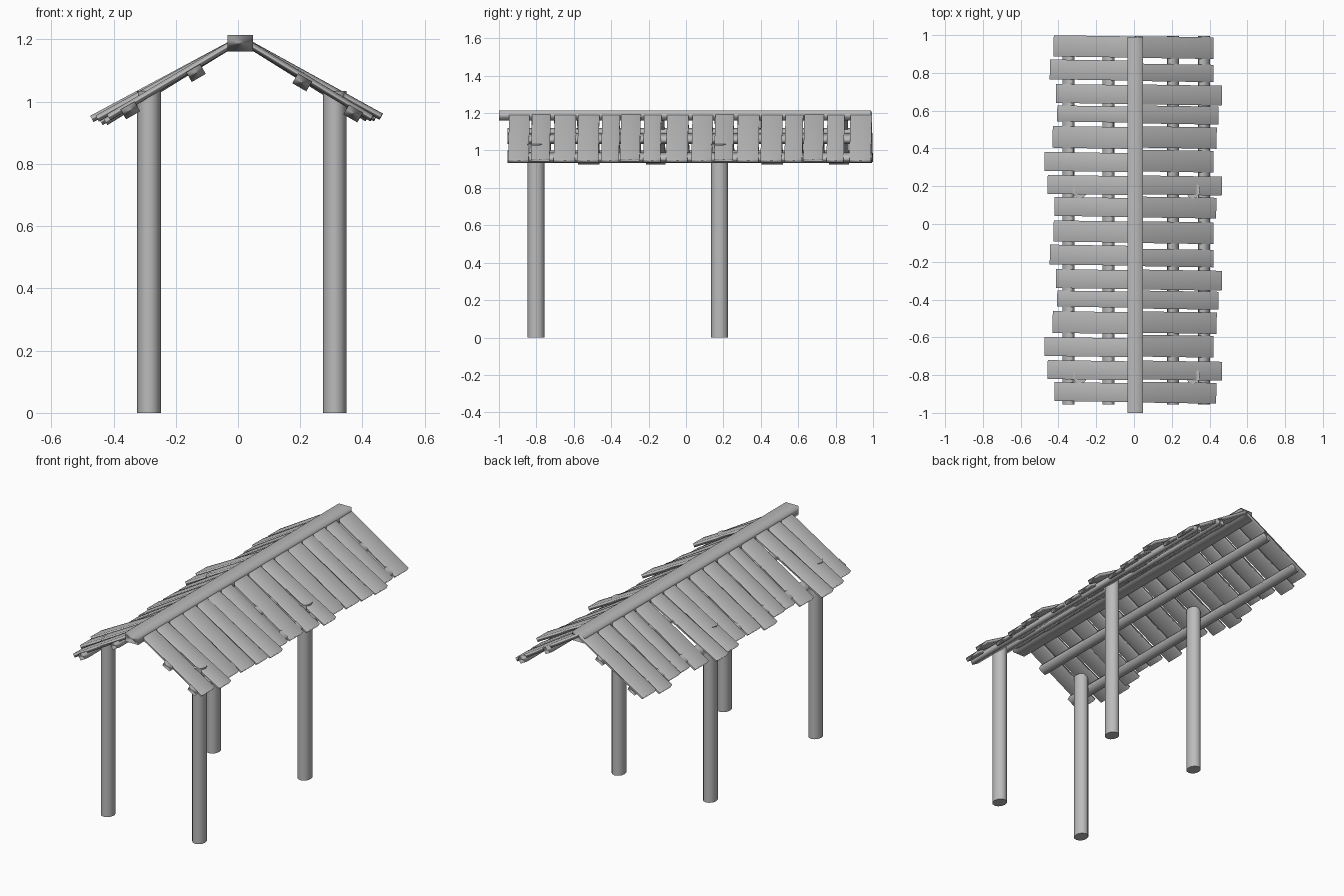
import bpy
import math
from mathutils import Vector

cube = bpy.data.objects.get("Cube")
if cube:
    bpy.data.objects.remove(cube, do_unlink=True)

wood = bpy.data.materials.new("weathered_grey_wood")
wood.use_nodes = True
GREY = (0.5, 0.5, 0.5, 1)
wood.diffuse_color = GREY
wood.node_tree.nodes["Principled BSDF"].inputs["Base Color"].default_value = GREY


def finish(name):
    obj = bpy.context.object
    obj.name = name
    obj.data.materials.append(wood)
    return obj


def beam(name, centre, size, tilt=0.0, yaw=0.0):
    """Soft-shaded box, tilted about y, then turned slightly about z."""
    bpy.ops.mesh.primitive_cube_add(size=1, location=centre, rotation=(0, tilt, yaw))
    obj = finish(name)
    obj.scale = size
    bpy.ops.object.shade_smooth()
    return obj


def plank(name, inner, outer, y, width, yaw):
    """Roof board running from the ridge down to the eave."""
    a, b = Vector(inner), Vector(outer)
    d = b - a
    tilt = math.atan(-d.y / d.x)
    mid = (a + b) / 2
    beam(name, (mid.x, y, mid.y), (d.length, width, 0.022), tilt, yaw)


# Ridge beam
beam("ridge_beam", (0.007, -0.005, 1.188), (0.082, 1.99, 0.054))

# Roof boards: y, width, reach from the middle, height of the eave end
left_boards = [
    (0.934, 0.115, 0.42, 0.947), (0.80, 0.092, 0.42, 0.947),
    (0.683, 0.105, 0.465, 0.952), (0.577, 0.095, 0.447, 0.947),
    (0.458, 0.113, 0.437, 0.947), (0.333, 0.115, 0.42, 0.947),
    (0.204, 0.10, 0.465, 0.952), (0.087, 0.11, 0.435, 0.947),
]
right_boards = [
    (0.94, 0.112, 0.425, 0.948), (0.815, 0.105, 0.445, 0.935),
    (0.688, 0.10, 0.412, 0.95), (0.582, 0.085, 0.406, 0.95),
    (0.458, 0.115, 0.43, 0.935), (0.328, 0.10, 0.474, 0.945),
    (0.206, 0.10, 0.457, 0.946), (0.09, 0.10, 0.42, 0.95),
]
for side, boards, inner in (("left", left_boards, (0.01, 1.2)),
                            ("right", right_boards, (0.0, 1.196))):
    sign = 1 if side == "left" else -1
    for run in range(2):
        for i, (y, width, reach, z) in enumerate(boards):
            plank(f"{side}_roof_board_{run * len(boards) + i + 1}", inner,
                  (sign * (reach - 0.005), z), y - 0.98 * run, width, -0.015)

# Battens under the boards
for name, x, z, tilt in (("left_upper_batten", 0.206, 1.062, 30),
                         ("left_lower_batten", 0.37, 0.962, 30),
                         ("right_upper_batten", -0.135, 1.092, -30),
                         ("right_lower_batten", -0.346, 0.972, -30)):
    beam(name, (x, 0.02, z), (0.052, 1.95, 0.036), math.radians(tilt))

# Posts, slightly oval
for side, x in (("left", 0.311), ("right", -0.286)):
    for end, y in (("front", -0.802), ("back", 0.18)):
        bpy.ops.mesh.primitive_cylinder_add(vertices=12, radius=1, depth=1.035,
                                            location=(x, y, 0.5175))
        post = finish(f"{end}_{side}_post")
        post.scale = (0.038, 0.045, 1)
        bpy.ops.object.transform_apply(location=False, rotation=False, scale=True)
        bpy.ops.object.shade_smooth_by_angle(angle=math.radians(40))
